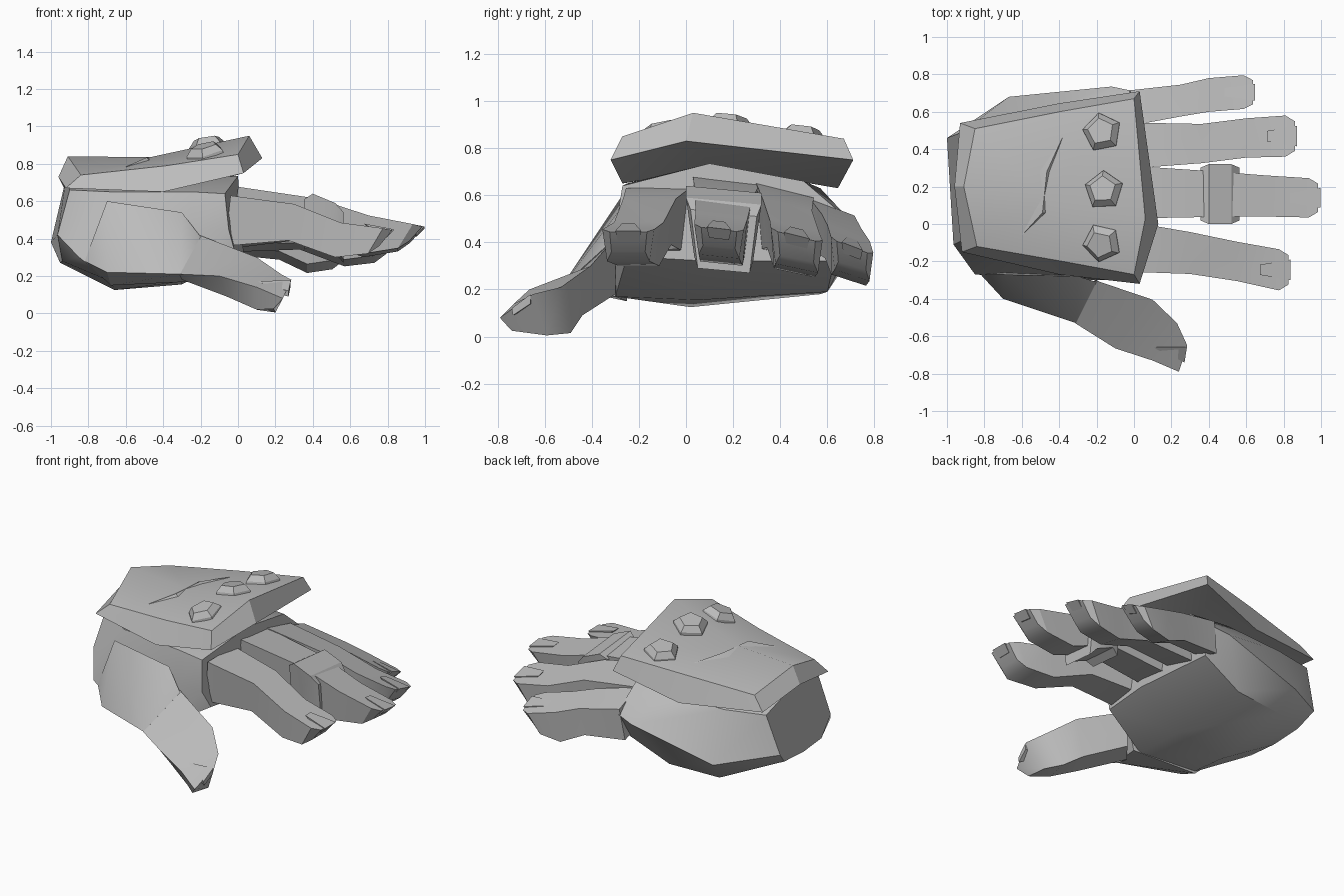
import bpy, bmesh, math
from mathutils import Vector
from mathutils.bvhtree import BVHTree

if "Cube" in bpy.data.objects:
    bpy.data.objects.remove(bpy.data.objects["Cube"])

grey = bpy.data.materials.new("stone_grey")
grey.diffuse_color = (0.5, 0.5, 0.5, 1)
grey.use_nodes = True
grey.node_tree.nodes["Principled BSDF"].inputs["Base Color"].default_value = grey.diffuse_color


def finish(name, bm, angle=25):
    bmesh.ops.recalc_face_normals(bm, faces=bm.faces)
    me = bpy.data.meshes.new(name)
    bm.to_mesh(me)
    bm.free()
    me.materials.append(grey)
    ob = bpy.data.objects.new(name, me)
    bpy.context.collection.objects.link(ob)
    bpy.ops.object.select_all(action='DESELECT')
    ob.select_set(True)
    bpy.context.view_layer.objects.active = ob
    bpy.ops.object.shade_smooth_by_angle(angle=math.radians(angle))
    return ob


def loft(name, rings, angle=25):
    """Skin equal-length rings of points and cap both ends."""
    bm = bmesh.new()
    vs = [[bm.verts.new(p) for p in r] for r in rings]
    n = len(vs[0])
    for a, b in zip(vs, vs[1:]):
        for i in range(n):
            j = (i + 1) % n
            bm.faces.new((a[i], a[j], b[j], b[i]))
    bm.faces.new(vs[0])
    bm.faces.new(vs[-1])
    return finish(name, bm, angle)


def hull(name, pts, angle=25):
    bm = bmesh.new()
    for p in pts:
        bm.verts.new(p)
    bmesh.ops.convex_hull(bm, input=bm.verts)
    return finish(name, bm, angle)


# Palm: wrist, heel, mid palm and knuckle sections
loft("palm", [
    [(-.90, -.08, .66), (-.92, .2, .72), (-.92, .49, .63), (-1, .46, .38),
     (-.96, .36, .29), (-.95, .15, .27), (-.94, -.05, .28), (-.965, -.11, .42)],
    [(-.68, -.2, .65), (-.65, .2, .72), (-.66, .55, .62), (-.67, .68, .31),
     (-.64, .57, .18), (-.66, .02, .125), (-.68, -.28, .17), (-.85, -.27, .30)],
    [(-.25, -.25, .65), (-.25, .1, .72), (-.25, .57, .63), (-.12, .735, .45),
     (-.3, .6, .19), (-.3, .05, .155), (-.3, -.3, .17), (-.25, -.29, .45)],
    [(-.07, -.27, .64), (0, .1, .735), (-.02, .5, .66), (0, .71, .48),
     (-.02, .63, .32), (.03, .1, .32), (-.02, -.25, .34), (-.05, -.3, .45)],
], 38)

# Thumb base wedge and thumb
hull("thumb_base", [(-.70, -.27, .60), (-.3, -.28, .54), (-.82, -.27, .28),
                    (-.7, -.4, .22), (-.31, -.53, .21), (-.2, -.31, .41),
                    (-.25, -.3, .17), (-.68, -.25, .15)], 30)
loft("thumb", [
    [(-.315, -.53, .21), (-.21, -.30, .42), (-.2, -.3, .18), (-.3, -.42, .18)],
    [(-.1, -.665, .20), (.1, -.405, .30), (.02, -.44, .09), (-.06, -.6, .09)],
    [(.1, -.73, .14), (.23, -.53, .21), (.13, -.49, .015), (.1, -.66, .02)],
    [(.24, -.79, .08), (.285, -.65, .18), (.2, -.59, .005), (.19, -.74, .025)],
], 40)
hull("thumb_nail", [(.10, -.66, .17), (.27, -.74, .12), (.283, -.66, .18),
                    (.27, -.735, .09), (.28, -.66, .14), (.12, -.64, .13)])


# Fingers: each row is (x, centre y, half width, top z, bottom z); slope rolls the section
def finger(name, slope, rows):
    x, y, w, t, b = rows[-1]
    sections = [(r, .03, 1) for r in rows[:-1]]
    sections += [((x - .05, y, w, t + .01, b - .01), .08, 1), ((x, y, w * .72, t, b + .03), .07, 1.1)]
    rings = []
    for (sx, sy, sw, st, sb), back, k in sections:
        rings.append([(sx, sy - sw, st + slope * sw), (sx, sy + sw, st - slope * sw),
                      (sx - back, sy + sw * .82 * k, sb - slope * sw * .7),
                      (sx - back, sy - sw * .82 * k, sb + slope * sw * .7)])
    loft(name, rings, 30)
    # Tapered nail lying on the fingertip
    pts = [(x - .15, -.25, .035), (x - .15, .25, .035), (x + .012, -.5, .004), (x + .012, .5, .004),
           (x - .03, -.4, -.04), (x - .03, .4, -.04), (x - .1, 0, -.03)]
    hull(name + "_nail", [(px, y + k * w, t + dz - slope * k * w) for px, k, dz in pts])


finger("index_finger", 0, [(-.04, -.12, .135, .63, .36), (.30, -.155, .112, .585, .39),
                           (.55, -.20, .105, .485, .30), (.825, -.245, .11, .445, .33)])
finger("middle_finger", .12, [(0, .17, .14, .66, .36), (.42, .16, .122, .60, .41),
                              (.70, .15, .11, .51, .31), (.985, .14, .105, .455, .35)])
finger("ring_finger", .25, [(0, .42, .122, .62, .35), (.36, .43, .105, .56, .36),
                            (.60, .46, .105, .47, .27), (.86, .47, .11, .425, .30)])
finger("little_finger", .38, [(-.02, .62, .095, .55, .34), (.25, .66, .085, .49, .31),
                              (.40, .69, .09, .44, .24), (.635, .705, .09, .38, .27)])

# Band round the middle finger
band = [(-.16, .63), (.16, .60), (.125, .36), (-.125, .38)]
loft("finger_band", [[(x, .16 + y * s, z + dz) for y, z in band]
                     for x, s, dz in [(.355, .88, -.02), (.40, 1, .01), (.52, 1, -.04), (.565, .88, -.09)]])

# Back-of-hand plate: upper and lower outlines, each closed by a ridged cap
upper = [(0, -.27, .85), (.06, .03, .95), (0, .67, .84), (-.4, .6, .80),
         (-.85, .51, .75), (-.91, .2, .84), (-.84, -.12, .74), (-.38, -.2, .79)]
lower = [(.03, -.32, .75), (.13, 0, .83), (.03, .71, .75), (-.4, .645, .63),
         (-.93, .54, .67), (-.96, .2, .73), (-.92, -.15, .67), (-.4, -.27, .65)]
bm = bmesh.new()
u, l = ([bm.verts.new(p) for p in ring] for ring in (upper, lower))
for ring, centre in ((u, (-.47, .15, .835)), (l, (-.4, .12, .72))):
    c = bm.verts.new(centre)
    for i in (0, 2, 4, 6):
        bm.faces.new((ring[i], ring[i + 1], c, ring[i - 1]))
for i in range(8):
    bm.faces.new((u[i], u[i - 1], l[i - 1], l[i]))
bmesh.ops.recalc_face_normals(bm, faces=bm.faces)
tree = BVHTree.FromBMesh(bm)
finish("hand_plate", bm, 28)


def on_plate(x, y):
    hit = tree.ray_cast(Vector((x, y, 2)), Vector((0, 0, -1)))
    return hit[0], hit[1]


# Pentagonal studs with flat tops
for k, (x, y, turn) in enumerate([(-.17, -.1, .3), (-.16, .18, .1), (-.17, .49, .25)]):
    p, n = on_plate(x, y)
    rot = n.to_track_quat('Z', 'Y')
    rings = [[p + rot @ Vector((r * math.cos(a), r * math.sin(a), h))
              for a in (math.tau * i / 5 + turn for i in range(5))]
             for r, h in ((.11, -.02), (.105, .015), (.072, .05))]
    loft("stud_%d" % (k + 1), rings, 20)

# Low scar across the plate
path = [(-.385, .46, .004), (-.475, .28, .03), (-.50, .06, .035), (-.60, -.06, .004)]
rings = []
for x, y, w in path:
    p, n = on_plate(x, y)
    rings.append([p + Vector((-w, 0, -.004)), p + Vector((w * .3, 0, w * .5)), p + Vector((w, 0, -.004))])
loft("plate_scar", rings, 20)
